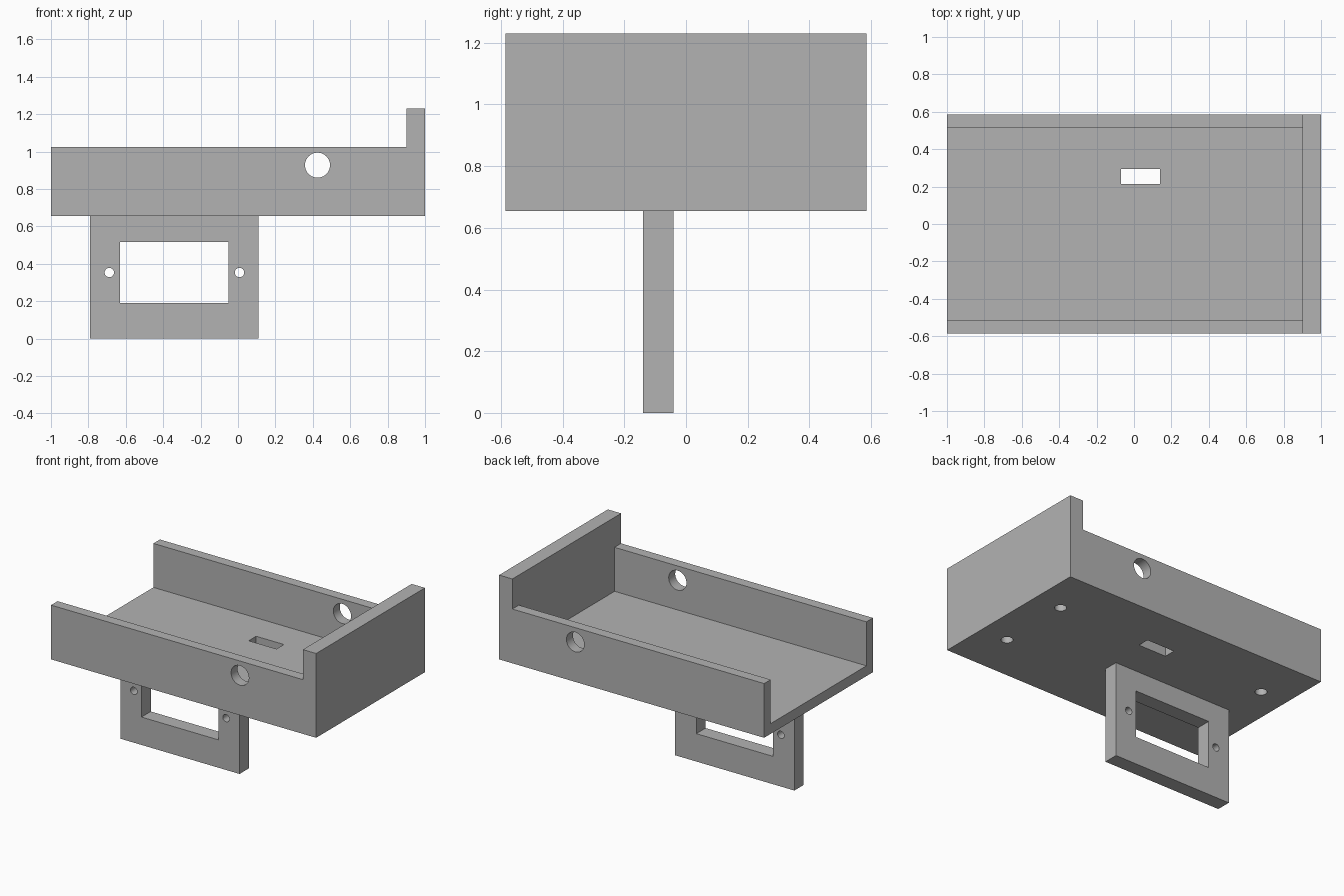
import bpy, bmesh, math
from mathutils import Matrix, Vector

if "Cube" in bpy.data.objects:
    bpy.data.objects.remove(bpy.data.objects["Cube"], do_unlink=True)

GREY = (0.45, 0.45, 0.45, 1.0)
grey = bpy.data.materials.new("plain grey")
grey.use_nodes = True
grey.diffuse_color = GREY
grey.node_tree.nodes["Principled BSDF"].inputs["Base Color"].default_value = GREY


def finish(name, bm):
    mesh = bpy.data.meshes.new(name)
    bm.to_mesh(mesh)
    bm.free()
    mesh.materials.append(grey)
    obj = bpy.data.objects.new(name, mesh)
    bpy.context.collection.objects.link(obj)
    return obj


def box(name, x, y, z):
    """Box spanning the given (low, high) range on each axis."""
    low, high = (Vector(c) for c in zip(x, y, z))
    size = high - low
    bm = bmesh.new()
    bmesh.ops.create_cube(bm, size=1, matrix=Matrix.Translation((low + high) / 2)
                          @ Matrix.Diagonal((*size, 1)))
    return finish(name, bm)


def cylinder(name, centre, radius, depth, along_y=False):
    turn = Matrix.Rotation(math.pi / 2 if along_y else 0, 4, 'X')
    bm = bmesh.new()
    bmesh.ops.create_cone(bm, cap_ends=True, segments=40, radius1=radius, radius2=radius,
                          depth=depth, matrix=Matrix.Translation(centre) @ turn)
    return finish(name, bm)


def cut(target, cutters):
    """Subtract each cutter, then remove it."""
    bpy.context.view_layer.objects.active = target
    for cutter in cutters:
        cutter.hide_render = True
        mod = target.modifiers.new("cut", 'BOOLEAN')
        mod.operation = 'DIFFERENCE'
        mod.solver = 'EXACT'
        mod.object = cutter
        bpy.ops.object.modifier_apply(modifier=mod.name)
        bpy.data.objects.remove(cutter, do_unlink=True)


def smooth(obj):
    bpy.ops.object.select_all(action='DESELECT')
    obj.select_set(True)
    bpy.context.view_layer.objects.active = obj
    bpy.ops.object.shade_smooth_by_angle(angle=math.radians(30))


BASE, RIM, TOP = 0.655, 1.025, 1.23
HALF_Y, WALL, END_X = 0.586, 0.07, 0.9

# Tray: open at one end, tall wall at the other
tray = box("tray", (-1, 1), (-HALF_Y, HALF_Y), (BASE, TOP))
inner = HALF_Y - WALL
cutters = [
    box("rim_cutter", (-1.2, END_X), (-1, 1), (RIM, 1.5)),
    box("trough_cutter", (-1.2, END_X), (-inner, inner), (BASE + WALL, 1.4)),
    box("slot_cutter", (-0.07, 0.14), (0.215, 0.295), (0.5, 0.9)),
    cylinder("side_hole_cutter", (0.425, 0, 0.927), 0.067, 2, along_y=True),
]
# Blind screw holes under the floor
for x in (-0.8, 0.8):
    for y in (-0.255, 0.255):
        cutters.append(cylinder("blind_hole_cutter", (x, y, BASE), 0.037, 0.1))
cut(tray, cutters)
smooth(tray)

# Hanging bracket with a window and two screw holes
bracket = box("mounting_bracket", (-0.79, 0.11), (-0.14, -0.04), (0, BASE))
cutters = [box("window_cutter", (-0.63, -0.05), (-0.5, 0.5), (0.19, 0.515))]
for x in (-0.688, 0.008):
    cutters.append(cylinder("screw_hole_cutter", (x, 0, 0.353), 0.025, 1, along_y=True))
cut(bracket, cutters)
smooth(bracket)
